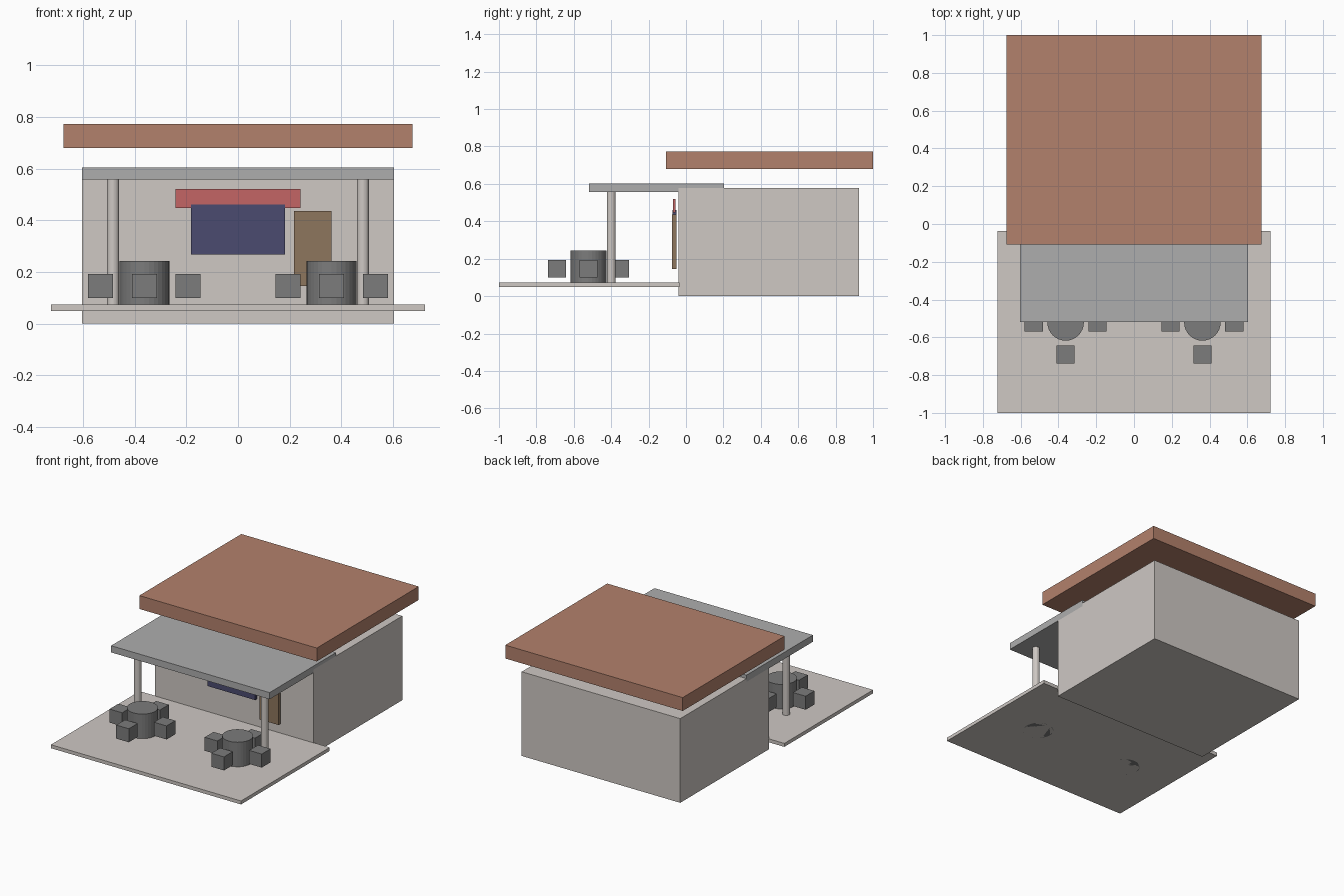
import bpy
from math import cos, sin, pi

if "Cube" in bpy.data.objects:
    bpy.data.objects.remove(bpy.data.objects["Cube"])


def material(name, rgb):
    m = bpy.data.materials.new(name)
    m.diffuse_color = (*rgb, 1)
    m.use_nodes = True
    m.node_tree.nodes["Principled BSDF"].inputs["Base Color"].default_value = m.diffuse_color
    return m


STONE = material("stone", (0.62, 0.58, 0.55))
CLAY = material("clay", (0.45, 0.22, 0.15))
CANOPY = material("canopy_grey", (0.42, 0.42, 0.42))
DARK = material("dark_grey", (0.2, 0.2, 0.2))
WOOD = material("wood", (0.27, 0.18, 0.11))
GLASS = material("glass", (0.07, 0.07, 0.16))
RED = material("red", (0.55, 0.13, 0.13))


def finish(name, mat):
    ob = bpy.context.object
    ob.name = name
    ob.data.materials.append(mat)
    return ob


def box(name, x, y, z, mat):
    """Box from (min, max) ranges."""
    bpy.ops.mesh.primitive_cube_add(size=1, location=[sum(r) / 2 for r in (x, y, z)])
    ob = finish(name, mat)
    ob.scale = [r[1] - r[0] for r in (x, y, z)]
    bpy.ops.object.transform_apply(location=False, rotation=False, scale=True)


def post(name, x, y, radius, z, mat):
    bpy.ops.mesh.primitive_cylinder_add(vertices=32, radius=radius, depth=z[1] - z[0],
                                        location=(x, y, sum(z) / 2))
    finish(name, mat)


# Main building, floating roof slab, front canopy and patio
box("building", (-0.603, 0.603), (-0.039, 0.924), (0, 0.579), STONE)
box("roof", (-0.675, 0.675), (-0.108, 1.0), (0.68, 0.772), CLAY)
box("canopy", (-0.603, 0.603), (-0.518, 0.204), (0.557, 0.603), CANOPY)
box("patio", (-0.723, 0.723), (-1.0, -0.036), (0.05, 0.074), STONE)

# Front panels standing just off the wall
box("door", (0.217, 0.361), (-0.075, -0.052), (0.146, 0.436), WOOD)
box("window", (-0.181, 0.181), (-0.072, -0.052), (0.268, 0.46), GLASS)
box("sign_board", (-0.241, 0.241), (-0.069, -0.057), (0.448, 0.52), RED)

# Columns, tables and four seats around each table
for side, s in (("left", -1), ("right", 1)):
    post(f"{side}_column", s * 0.483, -0.4, 0.0235, (0.074, 0.557), STONE)
    tx, ty = s * 0.362, -0.521
    post(f"{side}_table", tx, ty, 0.0965, (0.05, 0.243), DARK)
    for i in range(4):
        cx, cy = tx + 0.169 * cos(i * pi / 2), ty + 0.169 * sin(i * pi / 2)
        box(f"{side}_seat_{i + 1}", (cx - 0.048, cx + 0.048),
            (cy - 0.048, cy + 0.048), (0.1, 0.193), DARK)
